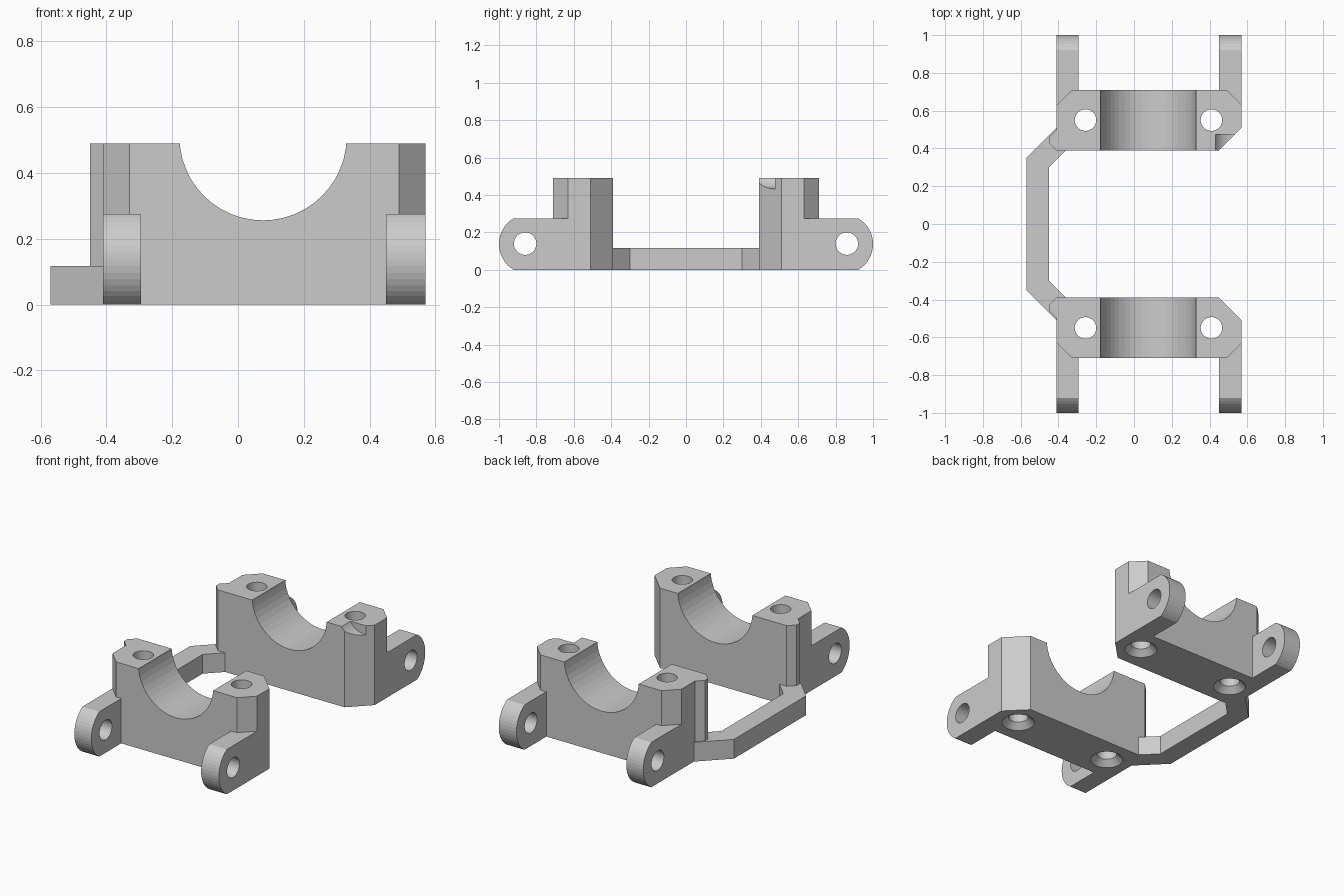
import bpy, bmesh, math

cube = bpy.data.objects.get("Cube")
if cube:
    bpy.data.objects.remove(cube, do_unlink=True)

grey = bpy.data.materials.new("light_grey")
grey.use_nodes = True
COLOUR = (0.6, 0.6, 0.6, 1)
grey.diffuse_color = COLOUR
grey.node_tree.nodes["Principled BSDF"].inputs["Base Color"].default_value = COLOUR


def prism(name, outline, low, high, axis="z"):
    """Extrude a 2D outline along an axis."""
    place = {"x": lambda a, b, h: (h, a, b),
             "y": lambda a, b, h: (a, h, b),
             "z": lambda a, b, h: (a, b, h)}[axis]
    bm = bmesh.new()
    rings = [[bm.verts.new(place(a, b, h)) for a, b in outline] for h in (low, high)]
    n = len(outline)
    bm.faces.new(rings[0])
    bm.faces.new(rings[1])
    for i in range(n):
        j = (i + 1) % n
        bm.faces.new((rings[0][i], rings[0][j], rings[1][j], rings[1][i]))
    bmesh.ops.recalc_face_normals(bm, faces=bm.faces)
    return finish(name, bm)


def cone(name, x, y, r1, r2, low, high):
    """Upright cone or cylinder between two heights."""
    bm = bmesh.new()
    bmesh.ops.create_cone(bm, cap_ends=True, segments=48, radius1=r1,
                          radius2=r2, depth=high - low)
    bmesh.ops.translate(bm, verts=bm.verts, vec=(x, y, (low + high) / 2))
    return finish(name, bm)


def finish(name, bm):
    mesh = bpy.data.meshes.new(name)
    bm.to_mesh(mesh)
    bm.free()
    mesh.materials.append(grey)
    obj = bpy.data.objects.new(name, mesh)
    bpy.context.collection.objects.link(obj)
    return obj


def arc(cx, cy, r, start=0, end=2 * math.pi, n=48, closed=True):
    steps = n if closed else n - 1
    return [(cx + r * math.cos(start + (end - start) * i / steps),
             cy + r * math.sin(start + (end - start) * i / steps)) for i in range(n)]


def combine(obj, tools, operation):
    """Join or cut with each tool, then drop the tools."""
    for tool in tools:
        mod = obj.modifiers.new(tool.name, "BOOLEAN")
        mod.operation = operation
        mod.solver = "EXACT"
        mod.object = tool
    bpy.context.view_layer.update()
    mesh = bpy.data.meshes.new_from_object(
        obj.evaluated_get(bpy.context.evaluated_depsgraph_get()))
    obj.modifiers.clear()
    obj.data = mesh
    for tool in tools:
        bpy.data.objects.remove(tool, do_unlink=True)


TOP, LUG_TOP = 0.49, 0.275


def clamp_block(name, s):
    # saddle body with chamfered corners
    plan = [(-0.41, 0.39), (0.45, 0.39), (0.57, 0.51), (0.57, 0.63), (0.49, 0.71),
            (-0.33, 0.71), (-0.41, 0.63), (-0.41, 0.5), (-0.45, 0.46), (-0.45, 0.43)]
    block = prism(name, [(x, s * y) for x, y in plan], 0, TOP)
    # hinge lugs with rounded, clipped ends
    mid = LUG_TOP / 2
    half = math.asin(mid / 0.16)
    side = [(0.6, 0)] + arc(0.84, mid, 0.16, -half, half, 17, False) + [(0.6, LUG_TOP)]
    side = [(s * y, z) for y, z in side]
    lugs = [prism("lug", side, a, b, "x") for a, b in ((-0.41, -0.295), (0.45, 0.57))]
    combine(block, lugs, "UNION")
    # bearing groove, hinge pin holes and countersunk screw holes
    cutters = [prism("groove_cutter", arc(0.076, 0.51, 0.254), s * 0.2, s * 0.9, "y"),
               prism("pin_cutter", arc(s * 0.86, 0.14, 0.06), -0.8, 0.8, "x")]
    for x in (-0.257, 0.41):
        cutters += [cone("shaft_cutter", x, s * 0.55, 0.057, 0.057, -0.1, 0.6),
                    cone("seat_cutter", x, s * 0.55, 0.103, 0.057, -0.01, 0.036)]
    # small relief on the rear block only
    if s > 0:
        cutters.append(prism("relief_cutter", arc(0.53, 0.548, 0.115), 0.3, 0.475, "y"))
    combine(block, cutters, "DIFFERENCE")


clamp_block("front_clamp_block", -1)
clamp_block("rear_clamp_block", 1)

# low bent bar joining the two blocks
half_bar = [(-0.45, 0.30), (-0.36, 0.39), (-0.36, 0.45), (-0.41, 0.51), (-0.57, 0.35)]
prism("connecting_bar", half_bar + [(x, -y) for x, y in reversed(half_bar)], 0, 0.118)
